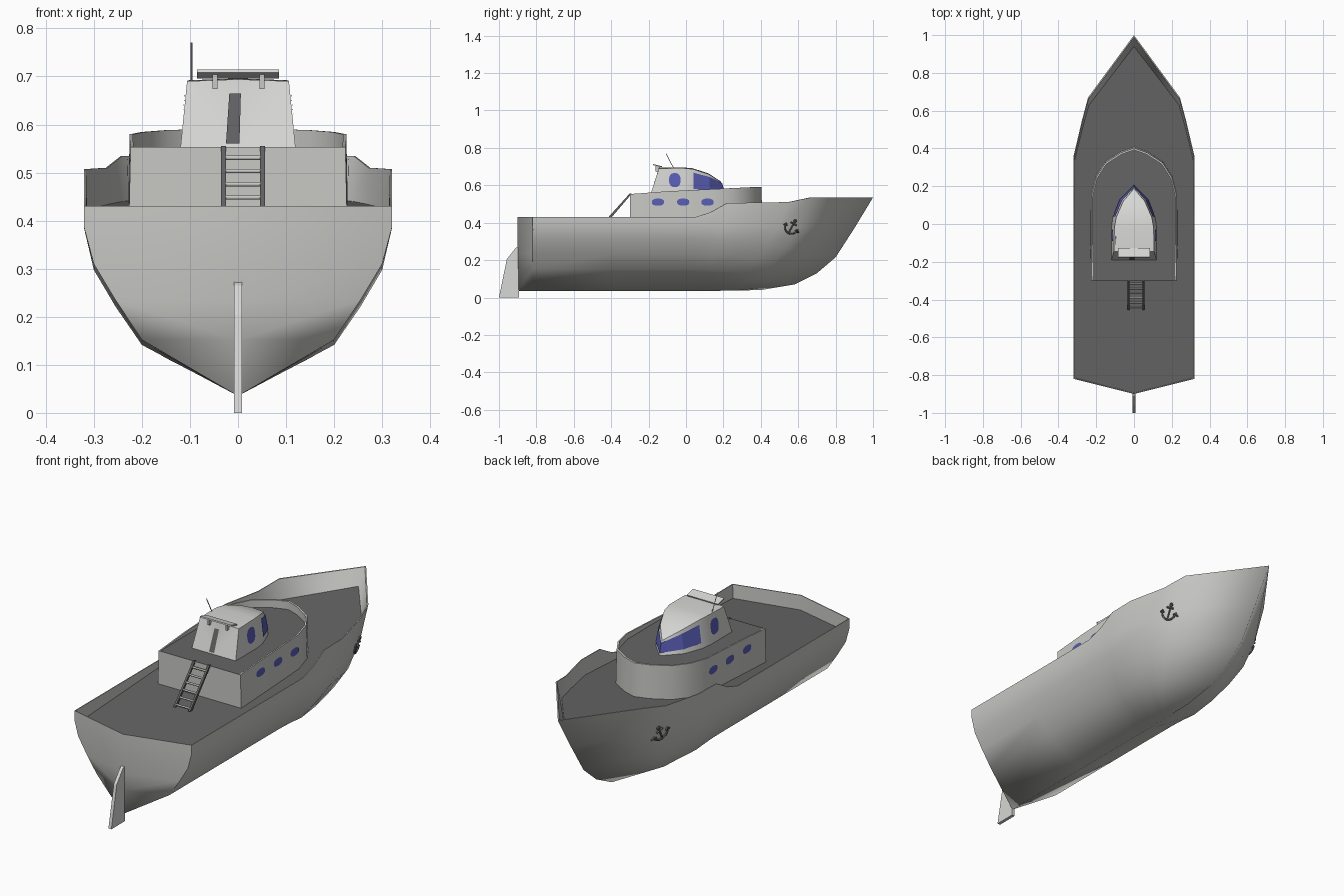
import bpy, bmesh, math
from mathutils import Vector
from mathutils.bvhtree import BVHTree

if "Cube" in bpy.data.objects:
    bpy.data.objects.remove(bpy.data.objects["Cube"])


def material(name, rgb):
    m = bpy.data.materials.new(name)
    m.diffuse_color = (*rgb, 1)
    m.use_nodes = True
    m.node_tree.nodes["Principled BSDF"].inputs["Base Color"].default_value = m.diffuse_color
    return m


GREY = material("hull grey", (0.58, 0.58, 0.56))
WHITE = material("wheelhouse white", (0.68, 0.68, 0.67))
DECK = material("deck grey", (0.13, 0.13, 0.13))
METAL = material("dark metal", (0.12, 0.12, 0.125))
BLUE = material("window blue", (0.10, 0.11, 0.46))


def interp(pts, v):
    for (a, fa), (b, fb) in zip(pts, pts[1:]):
        if v <= b:
            return fa + (fb - fa) * max(0, v - a) / (b - a)
    return pts[-1][1]


def finish(bm, name, mats, mirror=False, smooth=None, recalc=True):
    bmesh.ops.remove_doubles(bm, verts=bm.verts, dist=0.0004)
    if recalc:
        bmesh.ops.recalc_face_normals(bm, faces=bm.faces)
    tree = BVHTree.FromBMesh(bm)
    me = bpy.data.meshes.new(name)
    bm.to_mesh(me)
    bm.free()
    for m in mats:
        me.materials.append(m)
    ob = bpy.data.objects.new(name, me)
    bpy.context.collection.objects.link(ob)
    if mirror:
        md = ob.modifiers.new("Mirror", 'MIRROR')
        md.merge_threshold = 0.0005
    if smooth:
        bpy.ops.object.select_all(action='DESELECT')
        ob.select_set(True)
        bpy.context.view_layer.objects.active = ob
        bpy.ops.object.shade_smooth_by_angle(angle=math.radians(smooth))
    return tree


def loft(name, rows, mats, row_mats, **kw):
    """Skin between rows of points; one material index per strip."""
    bm = bmesh.new()
    vs = [[bm.verts.new(p) for p in r] for r in rows]
    for i, mi in enumerate(row_mats):
        for j in range(len(rows[0]) - 1):
            f = bm.faces.new((vs[i][j], vs[i][j + 1], vs[i + 1][j + 1], vs[i + 1][j]))
            f.material_index = mi
    return finish(bm, name, mats, mirror=True, **kw)


def on_side(tree, y, z, off=0.003):
    hit = tree.ray_cast(Vector((2, y, z)), Vector((-1, 0, 0)))[0]
    return Vector((hit.x + off, y, z))


def tube(name, paths, r, mat, mirror=False, res=1):
    cu = bpy.data.curves.new(name, 'CURVE')
    cu.dimensions = '3D'
    cu.bevel_depth, cu.bevel_resolution, cu.use_fill_caps = r, res, True
    for path in paths:
        sp = cu.splines.new('POLY')
        sp.points.add(len(path) - 1)
        for p, c in zip(sp.points, path):
            p.co = (*c, 1)
    cu.materials.append(mat)
    ob = bpy.data.objects.new(name, cu)
    bpy.context.collection.objects.link(ob)
    bpy.ops.object.select_all(action='DESELECT')
    ob.select_set(True)
    bpy.context.view_layer.objects.active = ob
    bpy.ops.object.convert(target='MESH')
    ob = bpy.context.object
    ob.name = name
    if mirror:
        ob.modifiers.new("Mirror", 'MIRROR')


def prism(name, yz, x0, x1, mat):
    bm = bmesh.new()
    f = bm.faces.new([bm.verts.new((x0, y, z)) for y, z in yz])
    ex = bmesh.ops.extrude_face_region(bm, geom=[f])["geom"]
    for v in ex:
        if isinstance(v, bmesh.types.BMVert):
            v.co.x = x1
    finish(bm, name, [mat])


def window(name, tree, y, z, ry, rz):
    bm = bmesh.new()
    pts = []
    for k in range(16):
        c, s = math.cos(k * math.pi / 8), math.sin(k * math.pi / 8)
        pts.append(on_side(tree, y + ry * math.copysign(abs(c) ** 0.8, c),
                           z + rz * math.copysign(abs(s) ** 0.8, s)))
    bm.faces.new([bm.verts.new(p) for p in pts])
    finish(bm, name, [BLUE], mirror=True, recalc=False)


# Hull: level lines from keel to rail, then inner bulwark and deck
SHEER = [(-1, .43), (.05, .43), (.13, .455), (.22, .505), (.55, .51), (.67, .535), (1, .535)]
STATIONS = [(-.9, 0), (-.82, 1), (-.4, 1), (.05, 1), (.13, 1), (.22, 1),
            (.36, 1), (.55, .86), (.67, .76), (1, 0)]


def level(w, z, bow_y, bow_z, aft=0.0):
    row = []
    for s, f in STATIONS:
        y = s * bow_y if s > 0 else s + (aft if s < -.5 else 0)
        zz = z(s) if callable(z) else z + (bow_z - z) * max(0, s) ** 2
        row.append((w * f, y, zz))
    return row


def sheer(s):
    return interp(SHEER, s)


def deck(s):
    return .405 + .0525 * s


hull_rows = [level(0, .035, .40, .04), level(.2, .152, .58, .07), level(.255, .235, .70, .13),
             level(.3, .31, .80, .215), level(.32, .385, .90, .37), level(.32, sheer, 1, 0),
             level(.316, sheer, .99, 0, .004), level(.314, deck, .94, 0, .006),
             level(0, deck, .94, 0, .006)]
hull = loft("hull", hull_rows, [GREY, DECK], [0] * 7 + [1], smooth=50)

# Lower cabin with a lip rising toward the bow
plan = [(0, -.3), (.228, -.3), (.23, -.1), (.23, .15), (.205, .25), (.155, .33), (.07, .385), (0, .41)]
LIP = [(-.3, .553), (-.12, .567), (.41, .592)]


def ring(scale, z):
    return [(x * scale, .05 + (y - .05) * (scale if y > 0 else 1), z(y)) for x, y in plan]


cabin_rows = [ring(1, lambda y: .36), ring(.98, lambda y: interp(LIP, y)),
              ring(.95, lambda y: interp(LIP, y)), ring(.95, lambda y: .552),
              [(0, p[1], p[2]) for p in ring(.95, lambda y: .552)]]
cabin = loft("cabin", cabin_rows, [GREY, DECK], [0, 0, 0, 1], smooth=30)
for y in (-.15, -.015, .115):
    window("porthole", cabin, y, .51, .033, .019)

# Wheelhouse: pointed plan, walls leaning in, roof dropping forward
base = [(0, -.19, .55), (.12, -.19, .55), (.12, -.02, .55), (.112, .035, .55), (.078, .125, .55), (0, .207, .55)]
top = [(0, -.145, .692), (.106, -.145, .69), (.104, -.02, .692), (.094, .035, .687), (.057, .12, .66), (0, .187, .62)]
ridge = [(0, p[1], p[2] + .004 * (p[0] > 0)) for p in top]
house = loft("wheelhouse", [base, top, ridge], [WHITE], [0, 0], smooth=25)
window("side_window", house, -.06, .628, .031, .038)


def pane_row(v):
    pts = [Vector(a).lerp(Vector(b), v) for a, b in zip(base[3:], top[3:])]
    return [p + Vector((.003 if p.x > .001 else 0, .004, 0)) for p in pts]


loft("windscreen", [pane_row(.22), pane_row(.86)], [BLUE], [0], recalc=False)

# Back door plate
bm = bmesh.new()
bm.faces.new([bm.verts.new((x, -.194 + (z - .55) * .32, z))
              for x, z in ((-.025, .56), (.003, .56), (.006, .665), (-.018, .665))])
finish(bm, "back_door", [METAL], recalc=False)

# Roof bar with brackets, antenna
prism("roof_bar", [(-.178, .708), (-.13, .696), (-.128, .702), (-.176, .714)], -.085, .085, WHITE)
for x in (-.048, .05):
    prism("bar_bracket", [(-.163, .674), (-.14, .674), (-.14, .7), (-.163, .705)], x - .005, x + .005, GREY)
tube("antenna", [[(-.097, -.06, .68), (-.097, -.107, .77)]], .002, GREY)

# Ladder
ladder_top, ladder_foot = Vector((0, -.298, .55)), Vector((0, -.448, .385))
for x in (-.03, .051):
    prism("ladder_rail", [(-.29, .555), (-.302, .555), (-.455, .385), (-.435, .385)], x - .005, x + .005, METAL)
rungs = []
for k in range(6):
    p = ladder_top.lerp(ladder_foot, (k + .7) / 6)
    rungs.append([(-.03, p.y, p.z), (.051, p.y, p.z)])
tube("ladder_rungs", rungs, .005, GREY)

# Rudder
prism("rudder", [(-1, 0), (-.893, 0), (-.893, .275), (-.91, .265), (-.958, .205)], -.008, .008, WHITE)

# Anchors laid on the bow sides: shank, stock, curved arms, ring
c, ax = Vector((.565, .375)), Vector((.5, .87)).normalized()
cross = Vector((ax.y, -ax.x))


def anchor_path(uv):
    return [on_side(hull, *(c + cross * u + ax * v), off=.006) for u, v in uv]


arms = [(.036 * math.sin(a), .004 - .04 * math.cos(a)) for a in [math.radians(d) for d in range(-80, 81, 20)]]
eye = [(.006 * math.cos(a), .038 + .006 * math.sin(a)) for a in [k * math.pi / 4 for k in range(9)]]
tube("anchor", [anchor_path([(0, .034), (0, -.036)]), anchor_path([(-.018, .022), (.018, .022)]),
                anchor_path(arms), anchor_path(eye),
                anchor_path([(-.044, -.008), (-.036, .004), (-.026, -.006)]),
                anchor_path([(.044, -.008), (.036, .004), (.026, -.006)])], .0045, METAL, mirror=True)
